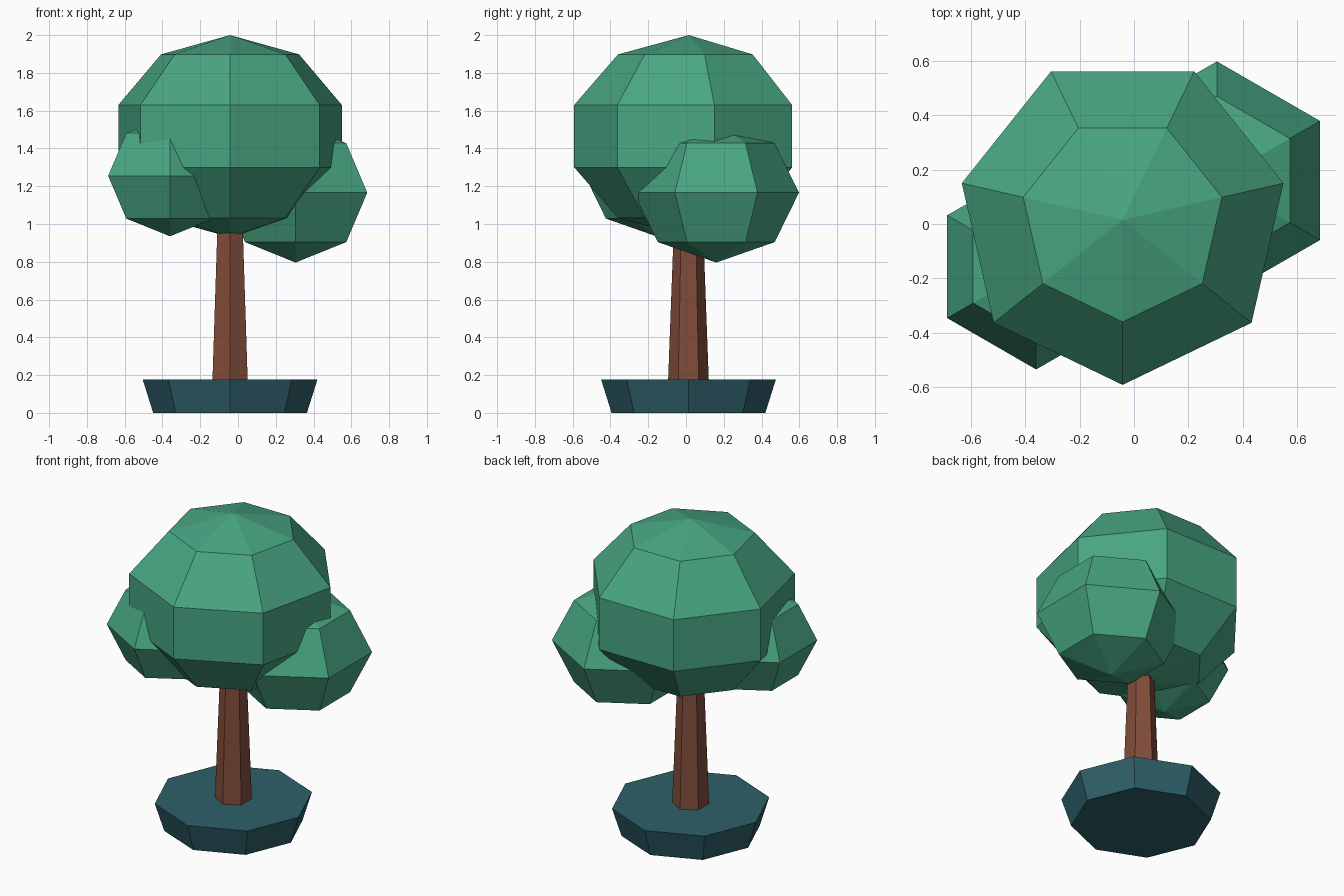
import bpy
import bmesh
from math import sin, cos, pi

cube = bpy.data.objects.get("Cube")
if cube:
    bpy.data.objects.remove(cube, do_unlink=True)


def make_material(name, rgb):
    mat = bpy.data.materials.new(name)
    mat.use_nodes = True
    mat.diffuse_color = (*rgb, 1)
    bsdf = mat.node_tree.nodes["Principled BSDF"]
    bsdf.inputs["Base Color"].default_value = (*rgb, 1)
    bsdf.inputs["Roughness"].default_value = 0.9
    return mat


leaf = make_material("leaf green", (0.065, 0.381, 0.223))
bark = make_material("bark brown", (0.22, 0.073, 0.042))
glaze = make_material("pot teal", (0.027, 0.114, 0.141))


def lathe(name, mat, centre, sides, profile):
    """Flat-sided solid from (radius, height) pairs, bottom to top, one corner facing the front.
    A zero radius makes a pole; other ends are capped."""
    bm = bmesh.new()
    rings = []
    for radius, height in profile:
        count = sides if radius > 0 else 1
        ring = []
        for i in range(count):
            a = 2 * pi * i / sides - pi / 2
            ring.append(bm.verts.new((radius * cos(a), radius * sin(a), height)))
        rings.append(ring)
    for low, high in zip(rings, rings[1:]):
        for i in range(sides):
            j = (i + 1) % sides
            if len(low) == 1:
                bm.faces.new((low[0], high[j], high[i]))
            elif len(high) == 1:
                bm.faces.new((low[i], low[j], high[0]))
            else:
                bm.faces.new((low[i], low[j], high[j], high[i]))
    for ring in (rings[0], rings[-1]):
        if len(ring) > 1:
            bm.faces.new(ring)
    bmesh.ops.recalc_face_normals(bm, faces=bm.faces)
    mesh = bpy.data.meshes.new(name)
    bm.to_mesh(mesh)
    bm.free()
    mesh.materials.append(mat)
    obj = bpy.data.objects.new(name, mesh)
    obj.location = centre
    bpy.context.collection.objects.link(obj)
    return obj


def foliage(name, centre, sides, bands, radius, half_height):
    """Low-poly ball of leaves."""
    profile = []
    for k in range(bands + 1):
        t = pi * k / bands
        r = 0 if k in (0, bands) else radius * sin(t)
        profile.append((r, -half_height * cos(t)))
    return lathe(name, leaf, centre, sides, profile)


# Pot and trunk
lathe("pot", glaze, (-0.042, 0.013, 0), 8, [(0.407, 0), (0.463, 0.178)])
lathe("trunk", bark, (-0.042, 0.013, 0), 6, [(0.114, 0.003), (0.073, 1.1)])

# Foliage
foliage("main_crown", (-0.042, 0.015, 1.465), 7, 5, 0.638, 0.535)
foliage("left_foliage", (0.305, 0.16, 1.166), 6, 4, 0.438, 0.37)
foliage("right_foliage", (-0.36, -0.157, 1.255), 6, 4, 0.378, 0.32)
